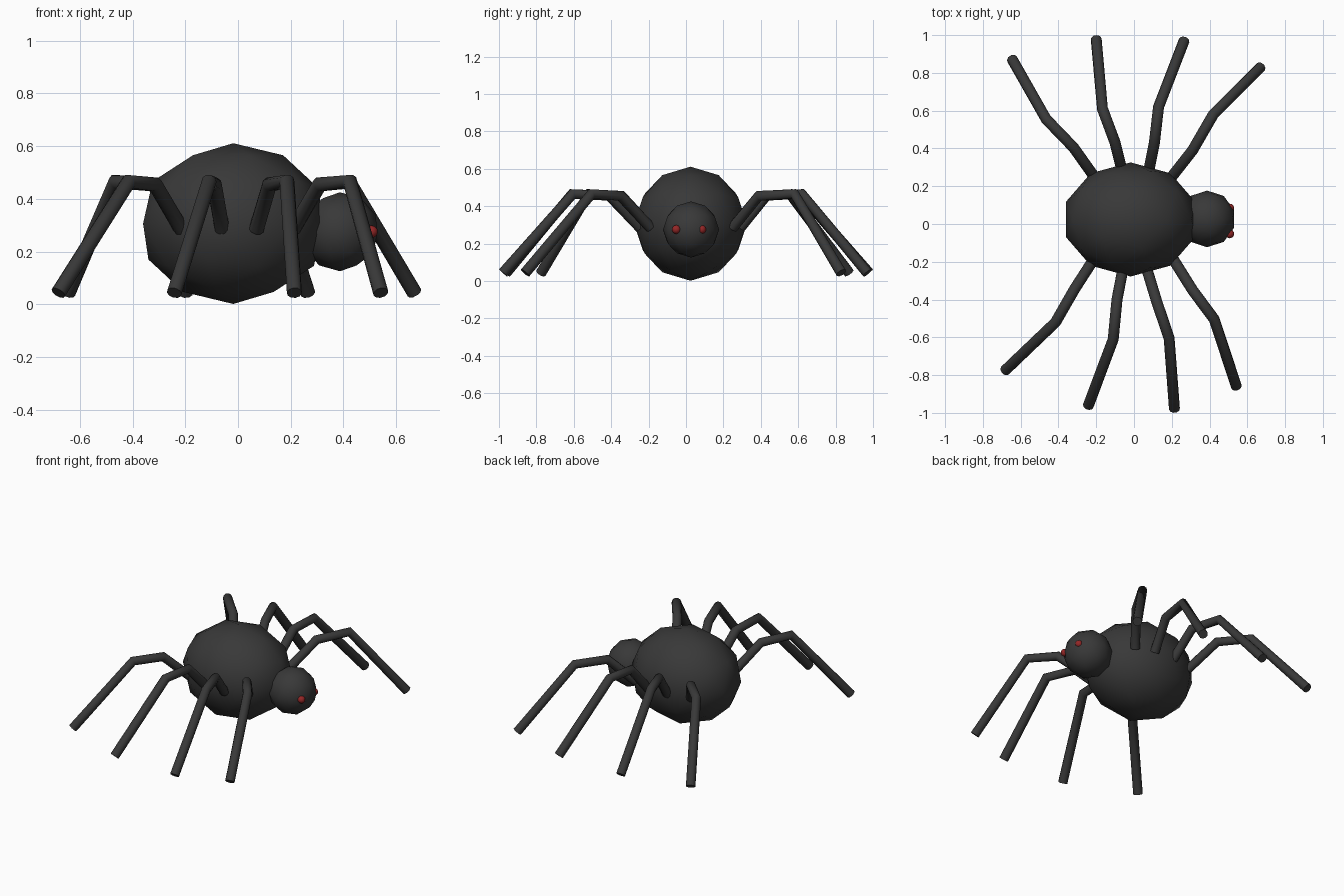
import bpy

if "Cube" in bpy.data.objects:
    bpy.data.objects.remove(bpy.data.objects["Cube"])


def material(name, color):
    m = bpy.data.materials.new(name)
    m.diffuse_color = (*color, 1)
    m.use_nodes = True
    m.node_tree.nodes["Principled BSDF"].inputs["Base Color"].default_value = m.diffuse_color
    return m


dark = material("dark", (0.04, 0.04, 0.04))
red = material("red", (0.3, 0.02, 0.02))


def ball(name, loc, radii, mat):
    bpy.ops.mesh.primitive_ico_sphere_add(subdivisions=2, radius=1, location=loc)
    ob = bpy.context.object
    ob.name = name
    ob.scale = radii
    bpy.ops.object.transform_apply(location=False, rotation=False, scale=True)
    bpy.ops.object.shade_smooth()
    ob.data.materials.append(mat)
    return ob


def leg(name, path):
    # round tube along hip, upper joint, knee and foot
    cu = bpy.data.curves.new(name, "CURVE")
    cu.dimensions = "3D"
    cu.bevel_depth = 0.029
    cu.bevel_resolution = 3
    cu.use_fill_caps = True
    sp = cu.splines.new("POLY")
    sp.points.add(len(path) - 1)
    for p, (xy, z) in zip(sp.points, zip(path, LEG_HEIGHTS)):
        p.co = (*xy, z, 1)
    sp.use_smooth = True
    ob = bpy.data.objects.new(name, cu)
    bpy.context.collection.objects.link(ob)
    cu.materials.append(dark)


# body, head and eyes
ball("abdomen", (-0.018, 0.024, 0.306), (0.36, 0.302, 0.305), dark)
ball("head", (0.387, 0.027, 0.275), (0.15, 0.15, 0.15), dark)
for side, y in (("right", -0.052), ("left", 0.084)):
    ball(side + "_eye", (0.507, y, 0.275), (0.024, 0.024, 0.024), red)

# legs: shared joint heights, one plan path each
LEG_HEIGHTS = (0.285, 0.455, 0.465, 0.043)
LEGS = {
    "left_leg_1": ((0.20, 0.25), (0.31, 0.39), (0.42, 0.58), (0.67, 0.83)),
    "left_leg_2": ((0.08, 0.29), (0.108, 0.43), (0.13, 0.62), (0.265, 0.97)),
    "left_leg_3": ((-0.065, 0.29), (-0.1, 0.43), (-0.167, 0.61), (-0.2, 0.978)),
    "left_leg_4": ((-0.21, 0.25), (-0.32, 0.405), (-0.465, 0.555), (-0.645, 0.872)),
    "right_leg_1": ((0.21, -0.19), (0.31, -0.35), (0.425, -0.505), (0.542, -0.86)),
    "right_leg_2": ((0.07, -0.245), (0.12, -0.41), (0.186, -0.605), (0.214, -0.978)),
    "right_leg_3": ((-0.06, -0.245), (-0.09, -0.40), (-0.11, -0.61), (-0.242, -0.962)),
    "right_leg_4": ((-0.215, -0.19), (-0.315, -0.345), (-0.415, -0.52), (-0.682, -0.775)),
}
for name, path in LEGS.items():
    leg(name, path)
